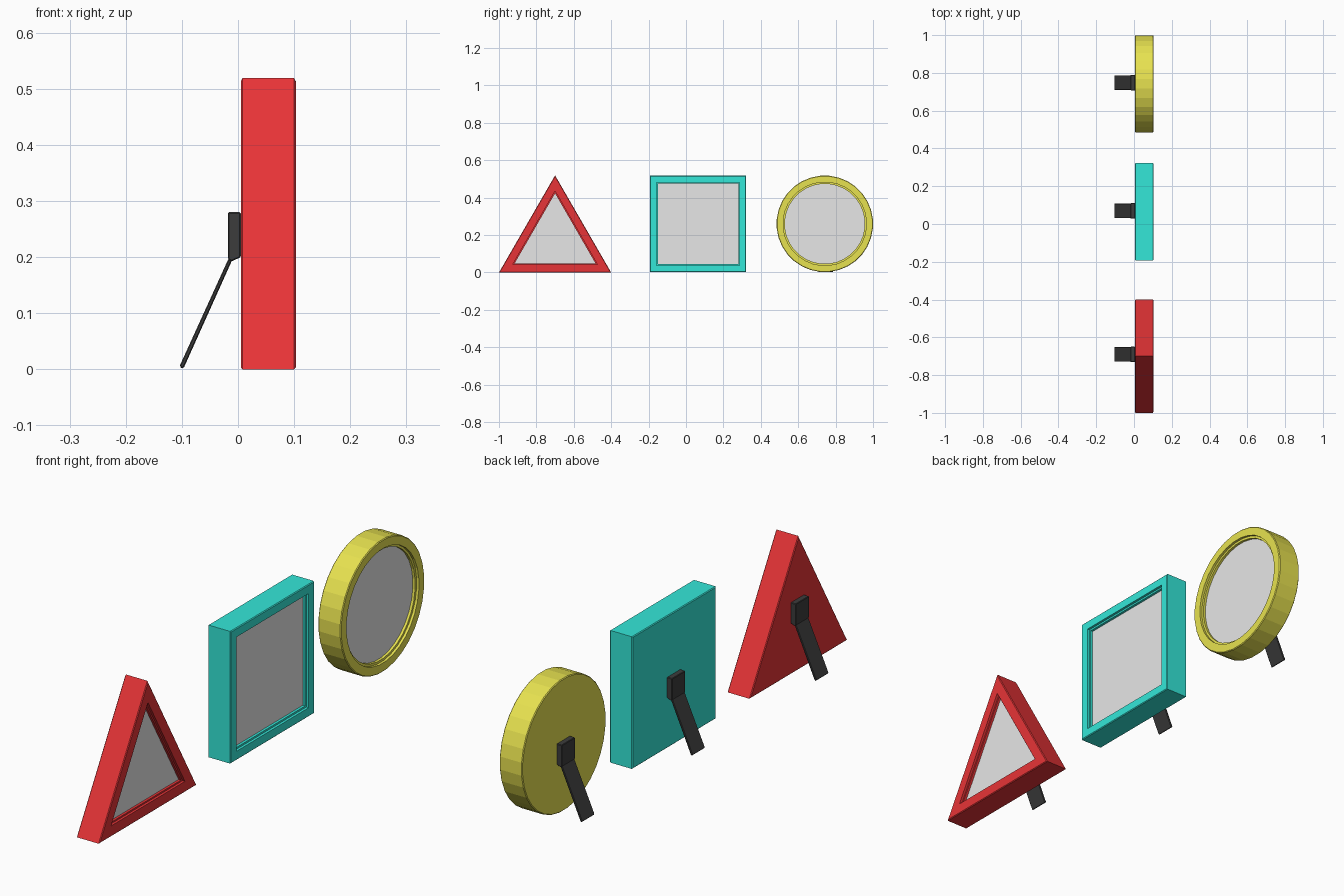
import bpy, bmesh
from math import sin, cos, tau, pi

cube = bpy.data.objects.get("Cube")
if cube:
    bpy.data.objects.remove(cube, do_unlink=True)


def material(name, r, g, b):
    m = bpy.data.materials.new(name)
    m.use_nodes = True
    m.diffuse_color = (r, g, b, 1)
    m.node_tree.nodes["Principled BSDF"].inputs["Base Color"].default_value = (r, g, b, 1)
    return m


red = material("red", 0.8, 0.034, 0.038)
teal = material("teal", 0.034, 0.8, 0.69)
yellow = material("yellow", 0.8, 0.76, 0.08)
pane = material("pale grey pane", 0.8, 0.8, 0.8)
black = material("charcoal", 0.045, 0.045, 0.045)

BACK, FRONT, EDGE = 0.005, 0.103, 0.003


def finish(name, bm, *mats):
    bmesh.ops.recalc_face_normals(bm, faces=bm.faces)
    mesh = bpy.data.meshes.new(name)
    bm.to_mesh(mesh)
    bm.free()
    ob = bpy.data.objects.new(name, mesh)
    for m in mats:
        mesh.materials.append(m)
    bpy.context.collection.objects.link(ob)
    return ob


def picture_frame(name, sides, y, z, apothem, lip, ledge, mat):
    """Regular polygon frame facing +x with a stepped recess around its pane."""
    bm = bmesh.new()
    steps = [(BACK, EDGE), (BACK + EDGE, 0), (FRONT - EDGE, 0), (FRONT, EDGE),
             (FRONT, lip), (FRONT - 0.01, lip),
             (FRONT - 0.01, ledge), (FRONT - 0.02, ledge)]
    # First side lies flat on the ground
    start = -pi / 2 - pi / sides
    rings = []
    for x, inset in steps:
        r = (apothem - inset) / cos(pi / sides)
        rings.append([bm.verts.new((x, y + r * cos(start + tau * i / sides),
                                    z + r * sin(start + tau * i / sides)))
                      for i in range(sides)])
    for a, b in zip(rings, rings[1:]):
        for i in range(sides):
            j = (i + 1) % sides
            bm.faces.new((a[i], a[j], b[j], b[i]))
    bm.faces.new(rings[0][::-1])
    bm.faces.new(rings[-1]).material_index = 1
    finish(name, bm, mat, pane)


def stand(name, y):
    """Hinge block on the back and a slanted prop leg."""
    bm = bmesh.new()
    parts = {
        0.041: [(0.005, 0.28), (-0.018, 0.28), (-0.018, 0.197), (-0.012, 0.192), (0.005, 0.2)],
        0.039: [(-0.008, 0.2), (-0.017, 0.197), (-0.104, 0.006), (-0.1, 0.001), (-0.096, 0.004)],
    }
    for half, outline in parts.items():
        face = bm.faces.new([bm.verts.new((x, y - half, z)) for x, z in outline])
        ext = bmesh.ops.extrude_face_region(bm, geom=[face])["geom"]
        moved = [v for v in ext if isinstance(v, bmesh.types.BMVert)]
        bmesh.ops.translate(bm, verts=moved, vec=(0, 2 * half, 0))
    ob = finish(name, bm, black)
    bevel = ob.modifiers.new("soft edges", "BEVEL")
    bevel.width = 0.002
    bevel.segments = 1


# Frames
picture_frame("triangle_frame", 3, -0.7, 0.173, 0.173, 0.042, 0.048, red)
picture_frame("square_frame", 4, 0.065, 0.26, 0.257, 0.035, 0.042, teal)
picture_frame("round_frame", 32, 0.742, 0.26, 0.257, 0.035, 0.044, yellow)

# Stands
for name, y in (("triangle", -0.69), ("square", 0.07), ("round", 0.748)):
    stand(name + "_stand", y)
